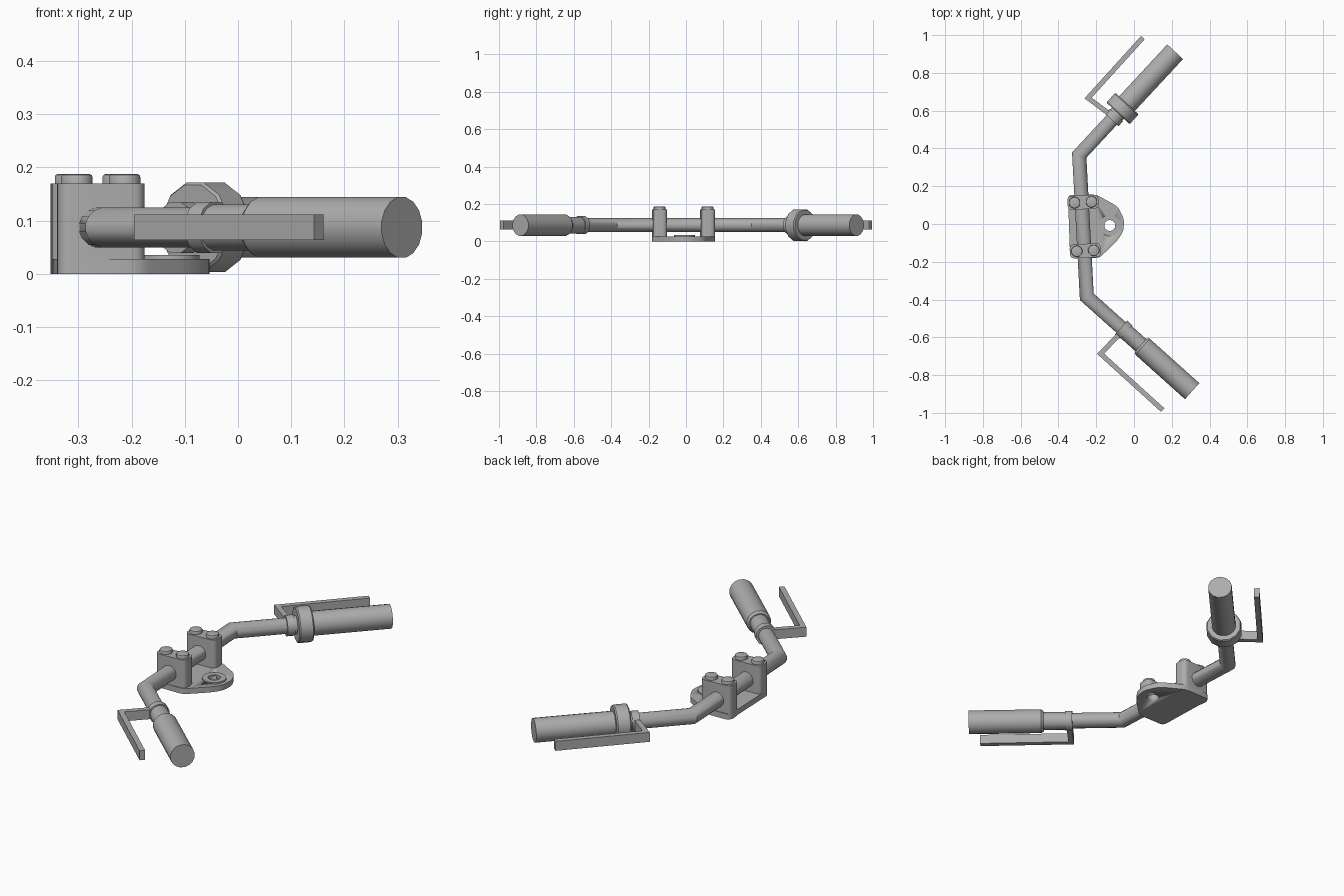
import bpy, bmesh, math
from mathutils import Vector

if "Cube" in bpy.data.objects:
    bpy.data.objects.remove(bpy.data.objects["Cube"], do_unlink=True)

grey = bpy.data.materials.new("plain grey")
grey.use_nodes = True
color = (0.42, 0.42, 0.42, 1)
grey.diffuse_color = color
grey.node_tree.nodes["Principled BSDF"].inputs["Base Color"].default_value = color

BAR_Z = 0.087


def finish(name, bm):
    bmesh.ops.recalc_face_normals(bm, faces=bm.faces)
    mesh = bpy.data.meshes.new(name)
    bm.to_mesh(mesh)
    bm.free()
    mesh.materials.append(grey)
    ob = bpy.data.objects.new(name, mesh)
    bpy.context.collection.objects.link(ob)
    bpy.ops.object.select_all(action="DESELECT")
    bpy.context.view_layer.objects.active = ob
    ob.select_set(True)
    bpy.ops.object.shade_smooth_by_angle(angle=math.radians(35))
    return ob


def circle(r, n=16):
    return [(r * math.cos(math.tau * (i + 0.5) / n), r * math.sin(math.tau * (i + 0.5) / n))
            for i in range(n)]


def sweep(name, path, profile, scales=None):
    """Run a profile along a level path with mitred corners."""
    pts = [Vector(p) for p in path]
    dirs = [(b - a).normalized() for a, b in zip(pts, pts[1:])]
    bm = bmesh.new()
    rings = []
    for i, p in enumerate(pts):
        d0, d1 = dirs[max(i - 1, 0)], dirs[min(i, len(dirs) - 1)]
        n0, n1 = Vector((-d0.y, d0.x)), Vector((-d1.y, d1.x))
        side = (n0 + n1).normalized()
        side /= side.dot(n1)
        k = scales[i] if scales else 1
        rings.append([bm.verts.new((p.x + side.x * u * k, p.y + side.y * u * k, BAR_Z + v * k))
                      for u, v in profile])
    n = len(profile)
    for a, b in zip(rings, rings[1:]):
        for i in range(n):
            j = (i + 1) % n
            bm.faces.new((a[i], a[j], b[j], b[i]))
    bm.faces.new(rings[0])
    bm.faces.new(rings[-1])
    return finish(name, bm)


def slab(name, outline, z0, z1, bevel=0):
    """Extrude a plan outline upward, optionally rounding the top rim."""
    bm = bmesh.new()
    face = bm.faces.new([bm.verts.new((x, y, z0)) for x, y in outline])
    res = bmesh.ops.extrude_face_region(bm, geom=[face])
    top = [v for v in res["geom"] if isinstance(v, bmesh.types.BMVert)]
    bmesh.ops.translate(bm, verts=top, vec=(0, 0, z1 - z0))
    if bevel:
        rim = [e for e in bm.edges if all(v in top for v in e.verts)]
        bmesh.ops.bevel(bm, geom=rim, offset=bevel, segments=2, profile=0.5, affect="EDGES")
    return finish(name, bm)


def disc(center, r, n=20):
    return [(center[0] + x, center[1] + y) for x, y in circle(r, n)]


def rounded(corners, r, steps=4):
    """Round the corners of a plan outline."""
    out = []
    for i, c in enumerate(corners):
        c = Vector(c)
        a = c + (Vector(corners[i - 1]) - c).normalized() * r
        b = c + (Vector(corners[(i + 1) % len(corners)]) - c).normalized() * r
        for s in range(steps + 1):
            t = s / steps
            out.append(tuple(a * (1 - t) ** 2 + c * 2 * t * (1 - t) + b * t * t))
    return out


# Bent handlebar tube
left_elbow, right_elbow = Vector((-0.29, 0.365)), Vector((-0.25, -0.385))
left_end, right_end = Vector((0.218, 0.912)), Vector((0.308, -0.885))
sweep("handlebar", [left_end.lerp(left_elbow, 0.1), left_elbow, right_elbow,
                    right_end.lerp(right_elbow, 0.1)], circle(0.038))


# Fittings on each arm: distances are measured back from the grip end
def arm(side, elbow, end, grip_length, ring_at, lever_path):
    d = (elbow - end).normalized()

    def at(s):
        return end + d * s

    sweep(side + "_grip", [end, at(grip_length - 0.012), at(grip_length)],
          circle(0.058), [1, 1, 0.85])
    sweep(side + "_collar", [at(grip_length - 0.01), at(ring_at)], circle(0.044))
    sweep(side + "_lever_clamp", [at(ring_at - 0.018), at(ring_at + 0.018)], circle(0.05, 12))
    w, h = 0.013, 0.024
    sweep(side + "_lever", [at(ring_at) + (lever_path[0] - at(ring_at)).normalized() * 0.03]
          + lever_path, [(-w, -h), (w, -h), (w, h), (-w, h)])
    return at


at = arm("left", left_elbow, left_end, 0.39, 0.475,
         [Vector((-0.243, 0.667)), Vector((0.047, 0.987))])
arm("right", right_elbow, right_end, 0.365, 0.487,
    [Vector((-0.177, -0.687)), Vector((0.152, -0.985))])
sweep("throttle_housing", [at(0.375), at(0.381), at(0.439), at(0.445)],
      circle(0.087, 12), [0.95, 1, 1, 0.95])

# Base plate with a raised washer, both drilled through
hole = (-0.128, -0.008)
plate = slab("base_plate", rounded([(-0.35, 0.154), (-0.2, 0.156), (-0.085, 0.092),
                                    (-0.052, 0.025), (-0.056, -0.04), (-0.09, -0.09),
                                    (-0.185, -0.181), (-0.338, -0.181)], 0.025), 0, 0.028)
washer = slab("pivot_washer", disc(hole, 0.056), 0.02, 0.035)
cutter = slab("hole_cutter", disc(hole, 0.029), -0.1, 0.1)
cutter.hide_render = True
for ob in (plate, washer):
    mod = ob.modifiers.new("hole", "BOOLEAN")
    mod.operation = "DIFFERENCE"
    mod.object = cutter
    bpy.context.view_layer.objects.active = ob
    bpy.ops.object.modifier_apply(modifier=mod.name)
bpy.data.objects.remove(cutter, do_unlink=True)

# Riser blocks holding the bar, each with two bolts
across, along = Vector((0.9985, 0.053)), Vector((-0.053, 0.9985))
for side, center in (("left", Vector((-0.27, 0.115))), ("right", Vector((-0.258, -0.142)))):
    corners = [center + across * (0.082 * i) + along * (0.037 * j)
               for i, j in ((-1, -1), (1, -1), (1, 1), (-1, 1))]
    slab(side + "_riser_block", rounded(corners, 0.025), 0, 0.17)
    for end, offset in (("rear", -0.045), ("front", 0.045)):
        slab(f"{side}_{end}_bolt", disc(center + across * offset, 0.03, 16),
             0.165, 0.187, 0.005)
